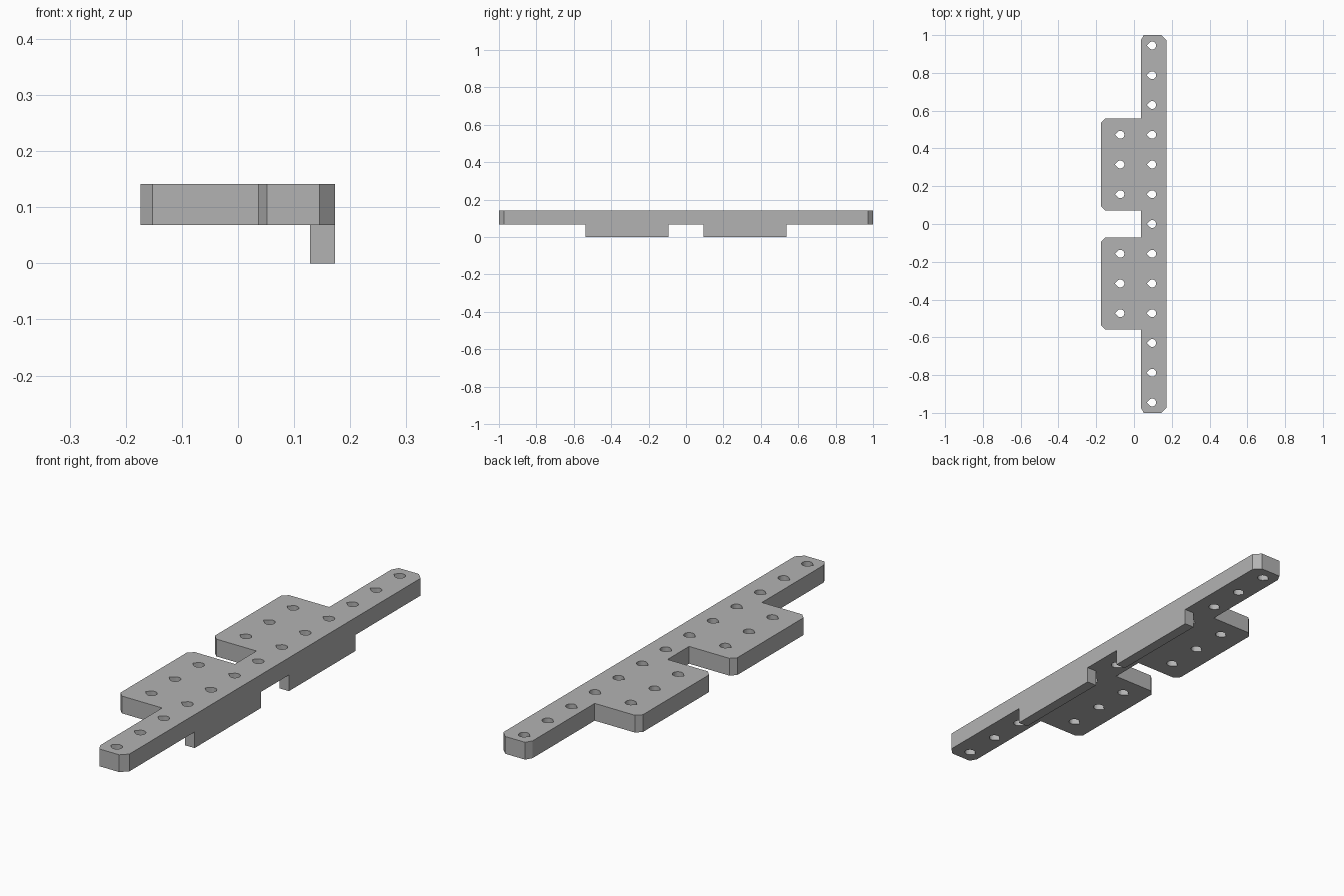
import bpy, bmesh, math

old = bpy.data.objects.get("Cube")
if old:
    bpy.data.objects.remove(old)

BOTTOM, TOP = 0.068, 0.141
PITCH = 0.1575
BAR_L, BAR_R, PAD_L = 0.036, 0.173, -0.174

grey = bpy.data.materials.new("plain grey")
grey.use_nodes = True
colour = (0.45, 0.45, 0.45, 1)
grey.diffuse_color = colour
grey.node_tree.nodes["Principled BSDF"].inputs["Base Color"].default_value = colour


def prism(name, loops, z0, z1):
    """Solid from an outer outline followed by hole outlines."""
    bm = bmesh.new()
    edges = []
    for loop in loops:
        vs = [bm.verts.new((x, y, z0)) for x, y in loop]
        edges += [bm.edges.new((a, b)) for a, b in zip(vs, vs[1:] + vs[:1])]
    bmesh.ops.triangle_fill(bm, edges=edges, use_beauty=True, use_dissolve=False)
    out = bmesh.ops.extrude_face_region(bm, geom=bm.faces[:])
    top = [v for v in out["geom"] if isinstance(v, bmesh.types.BMVert)]
    bmesh.ops.translate(bm, verts=top, vec=(0, 0, z1 - z0))
    bmesh.ops.recalc_face_normals(bm, faces=bm.faces[:])
    mesh = bpy.data.meshes.new(name)
    bm.to_mesh(mesh)
    bm.free()
    mesh.materials.append(grey)
    obj = bpy.data.objects.new(name, mesh)
    bpy.context.collection.objects.link(obj)
    return obj


def teardrop(cx, cy, r=0.021, steps=18):
    """Round hole with its point toward -x."""
    arc = [math.radians(-135 + 270 * i / steps) for i in range(steps + 1)]
    pts = [(cx + r * math.cos(a), cy + r * math.sin(a)) for a in arc]
    return pts + [(cx - r * math.sqrt(2), cy)]


# Bar with two side pads: back half of the outline, then mirrored to the front
half = [(BAR_L, 0.072), (-0.152, 0.072), (PAD_L, 0.094), (PAD_L, 0.536),
        (-0.152, 0.558), (BAR_L, 0.558), (BAR_L, 0.972), (0.052, 1),
        (0.145, 1), (BAR_R, 0.972)]
outline = half + [(x, -y) for x, y in reversed(half)]

# Hole rows along the bar and on the pads
holes = [teardrop(0.096, i * PITCH) for i in range(-6, 7)]
holes += [teardrop(-0.072, s * i * PITCH) for s in (-1, 1) for i in (1, 2, 3)]

plate = prism("drilled_plate", [outline] + holes, BOTTOM, TOP)

# Two ribs under the bar, fused to the plate
for side, name in ((1, "back_rib"), (-1, "front_rib")):
    y0, y1 = sorted((side * 0.093, side * 0.537))
    rib = prism(name, [[(0.128, y0), (BAR_R, y0), (BAR_R, y1), (0.128, y1)]], 0, 0.1)
    rib.hide_render = True
    rib.hide_viewport = True
    union = plate.modifiers.new(name, "BOOLEAN")
    union.operation = "UNION"
    union.solver = "EXACT"
    union.object = rib
